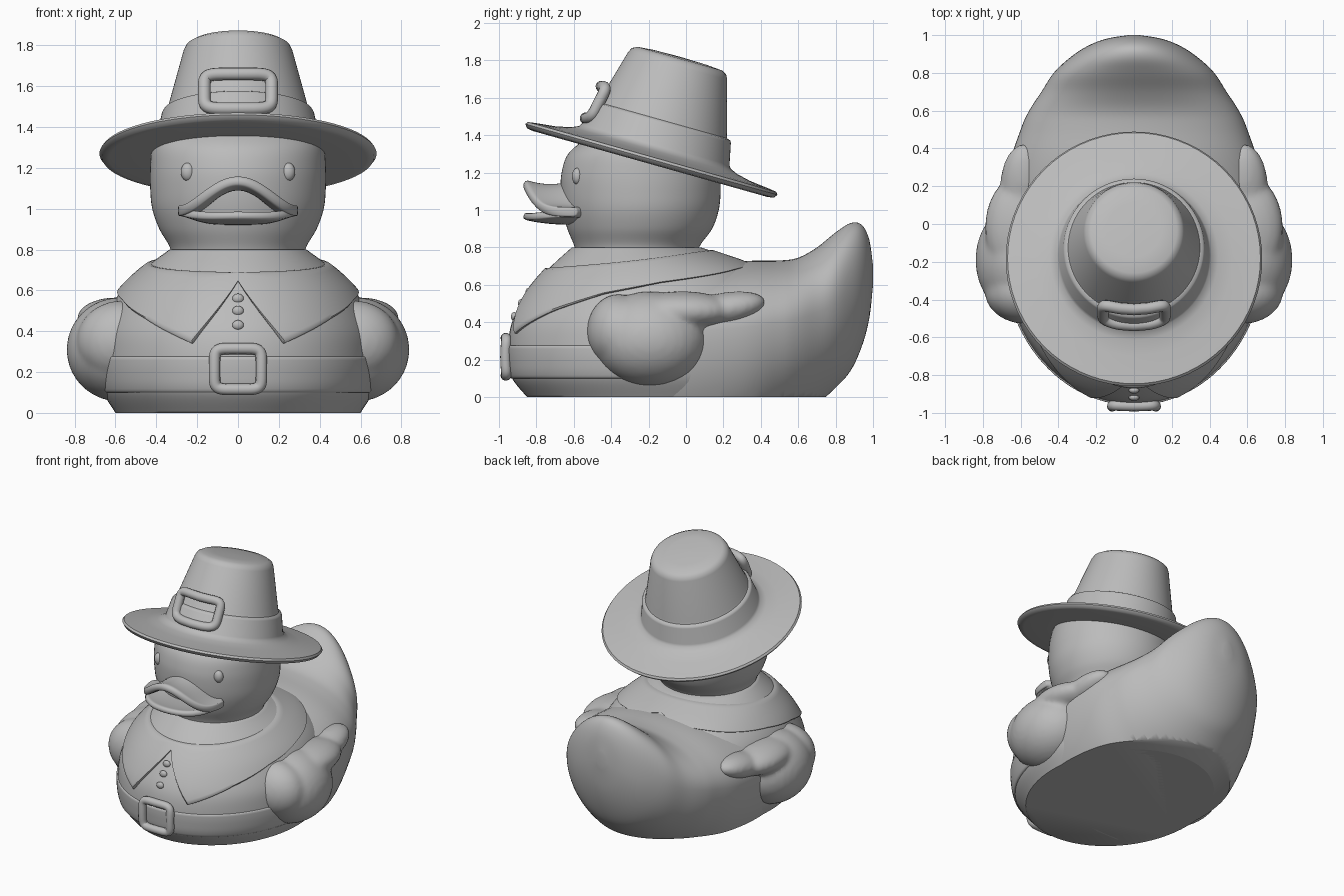
import bpy, bmesh
from math import sin, cos, pi, copysign
from mathutils import Matrix, Vector

if "Cube" in bpy.data.objects:
    bpy.data.objects.remove(bpy.data.objects["Cube"])

GREY = bpy.data.materials.new("plain_grey")
GREY.use_nodes = True
GREY.diffuse_color = (0.5, 0.5, 0.5, 1)
GREY.node_tree.nodes["Principled BSDF"].inputs["Base Color"].default_value = (0.5, 0.5, 0.5, 1)


def add_object(name, bm, angle=0.9):
    bmesh.ops.recalc_face_normals(bm, faces=bm.faces)
    mesh = bpy.data.meshes.new(name)
    bm.to_mesh(mesh)
    bm.free()
    mesh.materials.append(GREY)
    obj = bpy.data.objects.new(name, mesh)
    bpy.context.collection.objects.link(obj)
    bpy.ops.object.select_all(action='DESELECT')
    obj.select_set(True)
    bpy.context.view_layer.objects.active = obj
    bpy.ops.object.shade_smooth_by_angle(angle=angle)
    return obj


def skin(rings, closed=True, caps=True):
    """Bridge equal rings of points into a surface."""
    bm = bmesh.new()
    loops = [[bm.verts.new(p) for p in ring] for ring in rings]
    n = len(loops[0])
    for low, high in zip(loops, loops[1:]):
        for i in range(n if closed else n - 1):
            j = (i + 1) % n
            bm.faces.new((low[i], low[j], high[j], high[i]))
    if caps:
        bm.faces.new(loops[0])
        bm.faces.new(loops[-1])
    return bm


def spline(rows, t):
    """Smooth curve through rows, t counted in rows."""
    i = max(0, min(int(t), len(rows) - 2))
    f = t - i
    a, b, c, d = (rows[max(0, min(k, len(rows) - 1))] for k in range(i - 1, i + 3))
    return [q + 0.5 * f * (r - p + f * (2 * p - 5 * q + 4 * r - s + f * (3 * (q - r) + s - p)))
            for p, q, r, s in zip(a, b, c, d)]


def linear(points, x):
    for (x0, y0), (x1, y1) in zip(points, points[1:]):
        if x <= x1:
            return y0 + (y1 - y0) * (x - x0) / (x1 - x0)
    return points[-1][1]


def oval(row, a, off=0.0):
    """Point on a level oval: z, front y, back y, half width; a = 0 is the front."""
    z, front, back, half = row
    return Vector((sin(a) * (half + off),
                   (front + back) / 2 - cos(a) * ((back - front) / 2 + off), z))


ANGLES = [2 * pi * i / 72 for i in range(72)]


def level_loft(name, rows, sub=6):
    steps = (len(rows) - 1) * sub
    return add_object(name, skin([[oval(spline(rows, k / sub), a) for a in ANGLES]
                                  for k in range(steps + 1)]))


# Chest, one row every 0.1 of height
CHEST = [(0, -.85, .55, .60), (.1, -.93, .6, .66), (.2, -.95, .6, .68),
         (.3, -.95, .6, .68), (.4, -.93, .6, .67), (.5, -.88, .57, .63),
         (.6, -.81, .5, .57), (.7, -.72, .36, .47), (.8, -.61, .08, .335)]
level_loft("chest", CHEST)


def on_chest(a, z, off=0.0):
    return oval(spline(CHEST, z * 10), a, off)


# Back and upturned tail: y, middle z, half width, top z, bottom z
BACK = [(-.6, .33, .45, .55, -.2), (-.3, .35, .63, .63, -.36), (0, .35, .68, .68, -.39),
        (.3, .37, .66, .725, -.32), (.5, .4, .60, .73, -.18), (.6, .42, .555, .745, -.11),
        (.7, .45, .49, .80, -.04), (.8, .5, .425, .88, .05), (.88, .53, .34, .93, .14),
        (.94, .56, .25, .92, .27), (.98, .60, .15, .84, .42), (1, .64, .03, .7, .6)]
rings = []
for k in range((len(BACK) - 1) * 5 + 1):
    y, mid, half, top, low = spline(BACK, k / 5)
    rings.append([(half * cos(a), y, mid + sin(a) * (top - mid if sin(a) > 0 else mid - low))
                  for a in ANGLES])
bm = skin(rings)
cut = bmesh.ops.bisect_plane(bm, geom=bm.verts[:] + bm.edges[:] + bm.faces[:], dist=1e-5,
                             plane_co=(0, 0, 0), plane_no=(0, 0, -1), clear_outer=True)
bmesh.ops.holes_fill(bm, edges=[e for e in cut["geom_cut"] if isinstance(e, bmesh.types.BMEdge)])
add_object("back_and_tail", bm)

# Head and neck
level_loft("head", [(.70, -.58, .05, .33), (.80, -.595, .07, .33), (.9, -.635, .14, .385),
                    (1.0, -.66, .175, .42), (1.1, -.67, .185, .43), (1.2, -.665, .18, .43),
                    (1.3, -.63, .15, .42), (1.38, -.54, .05, .38)])


# Raised layers that follow the chest
def layer(name, angles, bottom, top, thick, closed):
    rows = [(0, -.02), (0, thick * .6), (.04, thick)]
    rows += [(k / 10, thick) for k in range(1, 10)] + [(.97, thick), (1, thick * .5), (1, -.02)]
    add_object(name, skin([[on_chest(a, bottom(a) + t * (top(a) - bottom(a)), off)
                            for a in angles] for t, off in rows], closed, False))


STEP = pi / 57
HEM = [(0, .645), (6 * STEP, .34), (.75, .46), (1.15, .55), (1.6, .61), (2.4, .68), (pi, .73)]
layer("collar", [STEP * i for i in range(-57, 57)],
      lambda a: linear(HEM, abs(a)), lambda a: .735 - .045 * cos(a), .022, True)
layer("belt", [STEP * i for i in range(-26, 27)],
      lambda a: .10, lambda a: .275, .008, False)


# Small rounded blobs: coat buttons and eyes
def blobs(bm, items):
    for centre, radii, tilt in items:
        m = (Matrix.Translation(centre) @ Matrix.Rotation(tilt, 4, 'X')
             @ Matrix.Diagonal((*radii, 1)))
        bmesh.ops.create_uvsphere(bm, u_segments=32, v_segments=20, radius=1, matrix=m)
    return bm


add_object("coat_buttons", blobs(bmesh.new(), [
    (on_chest(0, z), (.028, .018, .024), 0) for z in (.56, .5, .43)]))
add_object("eyes", blobs(bmesh.new(), [
    ((s * .245, -.58, 1.18), (.035, .03, .045), 0) for s in (-1, 1)]))

# Wings: upper arm, front lobe and feather tip fused together
wings = add_object("wings", blobs(bmesh.new(), [
    ((.58, -.19, .31), (.26, .31, .255), 0),
    ((.57, -.36, .35), (.22, .17, .20), 0),
    ((.60, -.02, .46), (.19, .28, .105), 0),
    ((.58, .19, .465), (.13, .24, .09), .2)]))
mod = wings.modifiers.new("fuse", 'REMESH')
mod.mode, mod.voxel_size, mod.use_smooth_shade = 'VOXEL', .018, True
mod = wings.modifiers.new("soften", 'SMOOTH')
mod.factor, mod.iterations = .5, 6
wings.modifiers.new("other_side", 'MIRROR')


# Bill: two rounded sheets
def bill(name, height, half, reach, thick):
    rings = []
    for k in range(13):
        s = k / 12
        ring = []
        for i in range(33):
            a = -pi / 2 + pi * i / 32
            ring.append((half * sin(a) * (.75 + .25 * s),
                         -.53 - .05 * s - reach * s * cos(a) ** .8, height(a, s)))
        rings.append(ring)
    obj = add_object(name, skin(rings, False, False), 3)
    mod = obj.modifiers.new("thickness", 'SOLIDIFY')
    mod.thickness, mod.offset = thick, 0
    mod = obj.modifiers.new("round", 'SUBSURF')
    mod.levels = mod.render_levels = 1


bill("upper_bill", lambda a, s: .99 + cos(a) ** 4 * (.17 - .16 * s + .14 * s * s), .295, .29, .05)
bill("lower_bill", lambda a, s: .94 + .04 * sin(a) ** 4 + .03 * s ** 3 * cos(a), .28, .29, .04)

# Hat, turned from a profile and tipped back
PROFILE = [(.01, -.02), (.4, -.02), (.65, -.025), (.685, -.02), (.7, 0), (.69, .014), (.65, .02),
           (.54, .032), (.46, .05), (.42, .068), (.41, .085), (.385, .2), (.378, .212),
           (.36, .218), (.354, .232), (.275, .52), (.262, .545), (.235, .56), (.15, .567), (.01, .57)]
hat = add_object("hat", skin([[(r * .97 * cos(a), r * sin(a), z) for a in ANGLES]
                              for r, z in PROFILE]), .8)
hat.location = (0, -.185, 1.27)
hat.rotation_euler.x = -.274


# Buckles: rounded rectangular frames
def buckle(name, half_x, half_z, bar, place):
    curve = bpy.data.curves.new(name, 'CURVE')
    curve.dimensions = '3D'
    curve.bevel_depth, curve.bevel_resolution = bar, 4
    path = curve.splines.new('POLY')
    path.points.add(63)
    path.use_cyclic_u = True
    for i, point in enumerate(path.points):
        c, s = cos(2 * pi * i / 64), sin(2 * pi * i / 64)
        x = half_x * copysign(abs(c) ** .35, c)
        z = half_z * copysign(abs(s) ** .35, s)
        point.co = (*place(x, z), 1)
    curve.materials.append(GREY)
    obj = bpy.data.objects.new(name, curve)
    bpy.context.collection.objects.link(obj)
    bpy.ops.object.select_all(action='DESELECT')
    obj.select_set(True)
    bpy.context.view_layer.objects.active = obj
    bpy.ops.object.convert(target='MESH')


buckle("hat_buckle", .165, .085, .031,
       lambda x, z: (x, -.495 + .5 * z + 1.1 * x * x, 1.575 + z))
buckle("belt_buckle", .115, .1, .028,
       lambda x, z: (x, -.972 + .5 * x * x + .8 * z * z, .215 + z))
